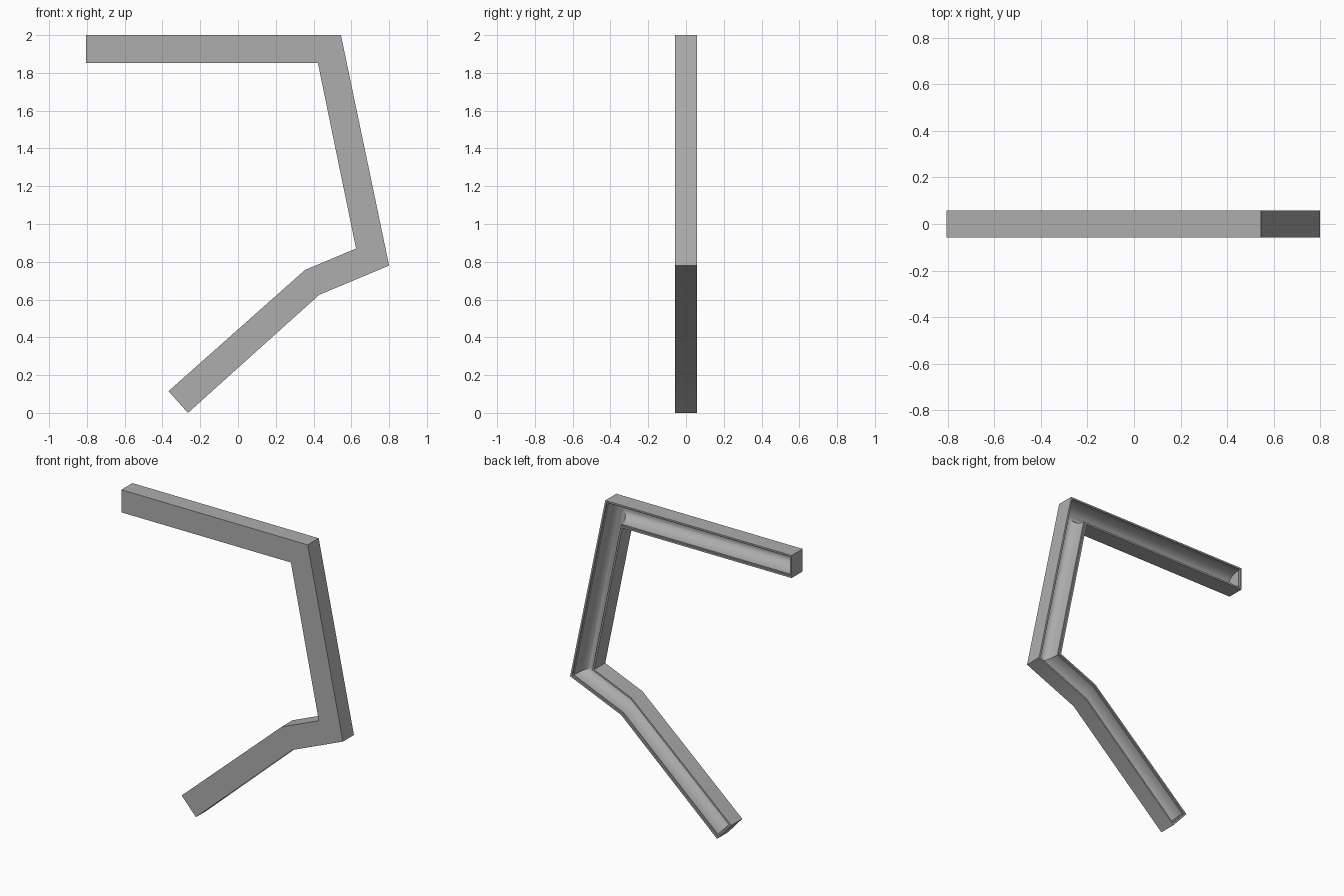
import bpy, bmesh, math
from mathutils import Vector

cube = bpy.data.objects.get("Cube")
if cube:
    bpy.data.objects.remove(cube, do_unlink=True)

# Mitred outline of the bent channel in x, z: outer and inner edge
OUTER = [Vector(p) for p in [(-0.805, 2), (0.545, 2), (0.80, 0.78), (0.43, 0.625), (-0.265, 0)]]
INNER = [Vector(p) for p in [(-0.805, 1.852), (0.423, 1.852), (0.625, 0.87), (0.355, 0.757), (-0.368, 0.115)]]
HALF = 0.057      # half depth
LIP = 0.011       # rim width
STEP = 0.010      # rebate behind the rim
FLOOR = -0.042    # deepest point of the trough
WIDTH = 0.148
ARC_STEPS = 16


def line(t, cap):
    """Points across the band at fraction t, with both ends pulled in by cap."""
    pts = [o.lerp(i, t) for o, i in zip(OUTER, INNER)]
    pts[0] = pts[0] + (pts[1] - pts[0]).normalized() * cap
    pts[-1] = pts[-1] + (pts[-2] - pts[-1]).normalized() * cap
    return pts


bm = bmesh.new()


def verts(points, y):
    return [bm.verts.new((p.x, y, p.y)) for p in points]


def ring(inset, y):
    t = inset / WIDTH
    return verts(line(t, inset) + line(1 - t, inset)[::-1], y)


def strip(a, b, closed=False, smooth=False):
    n = len(a)
    for k in range(n if closed else n - 1):
        j = (k + 1) % n
        f = bm.faces.new((a[k], a[j], b[j], b[k]))
        f.smooth = smooth


# Front plate, side walls, rim and rebate
rings = [ring(0, -HALF), ring(0, HALF), ring(LIP, HALF),
         ring(LIP, HALF - STEP), ring(LIP + 0.007, HALF - STEP)]
for a, b in zip(rings, rings[1:]):
    strip(a, b, closed=True)
count = len(OUTER)
strip(rings[0][:count], rings[0][count:][::-1])

# Rounded trough running along the channel
inset = LIP + 0.007
t0 = inset / WIDTH
top = HALF - STEP
rows = []
for s in range(ARC_STEPS + 1):
    a = math.pi * s / ARC_STEPS
    t = 0.5 - (0.5 - t0) * math.cos(a)
    rows.append(verts(line(t, inset), top + (FLOOR - top) * math.sin(a)))
for a, b in zip(rows, rows[1:]):
    strip(a, b, smooth=True)
for end in (0, -1):
    bm.faces.new([r[end] for r in rows])

bmesh.ops.remove_doubles(bm, verts=bm.verts, dist=0.0002)
bmesh.ops.recalc_face_normals(bm, faces=bm.faces)
mesh = bpy.data.meshes.new("bent_channel")
bm.to_mesh(mesh)
bm.free()
channel = bpy.data.objects.new("bent_channel", mesh)
bpy.context.collection.objects.link(channel)

# Plain grey finish
grey = bpy.data.materials.new("mid_grey")
grey.use_nodes = True
colour = (0.42, 0.42, 0.42, 1)
grey.diffuse_color = colour
grey.node_tree.nodes["Principled BSDF"].inputs["Base Color"].default_value = colour
mesh.materials.append(grey)

bpy.ops.object.select_all(action="DESELECT")
channel.select_set(True)
bpy.context.view_layer.objects.active = channel
bpy.ops.object.shade_smooth_by_angle(angle=math.radians(25))
